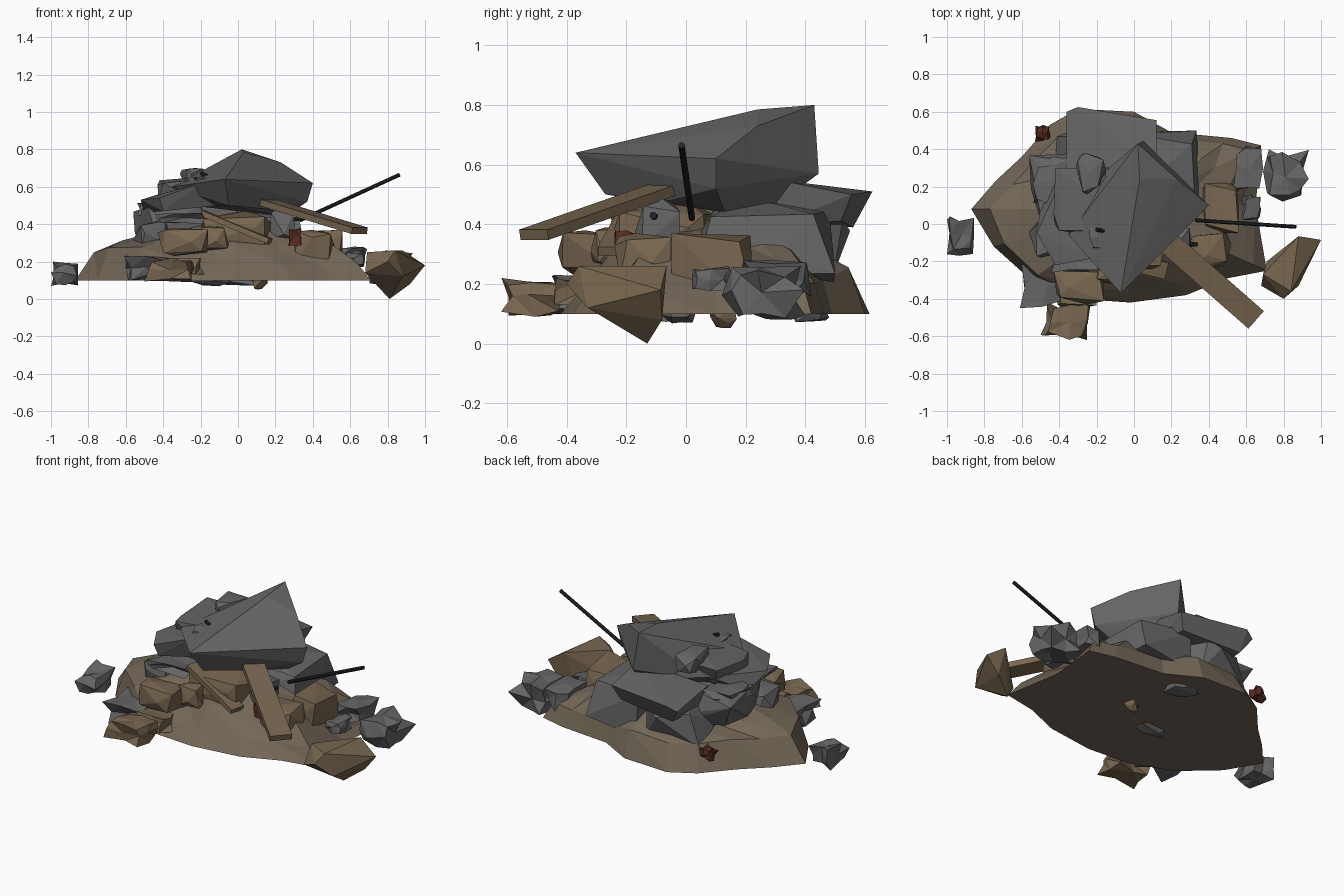
import bpy, bmesh, random
from math import sin, cos
from mathutils import Vector

if "Cube" in bpy.data.objects:
    bpy.data.objects.remove(bpy.data.objects["Cube"])


def material(name, r, g, b):
    m = bpy.data.materials.new(name)
    m.diffuse_color = (r, g, b, 1)
    m.use_nodes = True
    m.node_tree.nodes["Principled BSDF"].inputs["Base Color"].default_value = m.diffuse_color
    return m


GREY = material("concrete", 0.13, 0.13, 0.13)
BROWN = material("clay", 0.19, 0.135, 0.08)
EARTH = material("earth", 0.17, 0.135, 0.095)
RED = material("brick", 0.10, 0.025, 0.015)
STEEL = material("steel", 0.018, 0.018, 0.02)


def finish(bm, name, mat):
    bmesh.ops.recalc_face_normals(bm, faces=bm.faces)
    me = bpy.data.meshes.new(name)
    bm.to_mesh(me)
    bm.free()
    ob = bpy.data.objects.new(name, me)
    me.materials.append(mat)
    bpy.context.collection.objects.link(ob)
    return ob


def fit(pts, lo, hi):
    """Stretch the points so they exactly fill the box lo..hi."""
    for ax in range(3):
        a, b = min(p[ax] for p in pts), max(p[ax] for p in pts)
        for p in pts:
            p[ax] = lo[ax] + (p[ax] - a) / (b - a) * (hi[ax] - lo[ax])


def hull(name, pts, mat):
    bm = bmesh.new()
    for p in pts:
        bm.verts.new(p)
    bmesh.ops.convex_hull(bm, input=bm.verts)
    loose = [v for v in bm.verts if not v.link_faces]
    bmesh.ops.delete(bm, geom=loose, context='VERTS')
    bmesh.ops.dissolve_limit(bm, angle_limit=0.08, verts=bm.verts, edges=bm.edges)
    return finish(bm, name, mat)


def chunk(name, lo, hi, mat, seed, rough=0.45):
    """Angular broken block."""
    rng = random.Random(seed)
    pts = []
    for x in (-1, 1):
        for y in (-1, 1):
            for z in (-1, 1):
                pts.append([c * (1 - rng.random() * rough) for c in (x, y, z)])
    for ax in range(3):
        for s in (-1, 1):
            p = [rng.uniform(-.5, .5) for _ in range(3)]
            p[ax] = s * rng.uniform(.85, 1.1)
            pts.append(p)
    fit(pts, lo, hi)
    return hull(name, pts, mat)


def jagged(name, lo, hi, mat, seed):
    """Spiky, dented fragment: cube cut once, dented at random."""
    rng = random.Random(seed)
    bm = bmesh.new()
    bmesh.ops.create_cube(bm, size=2)
    bmesh.ops.subdivide_edges(bm, edges=bm.edges, cuts=1, use_grid_fill=True)
    for v in bm.verts:
        v.co *= rng.uniform(.72, 1.15)
        v.co += Vector([rng.uniform(-.2, .2) for _ in range(3)])
    fit([v.co for v in bm.verts], lo, hi)
    bmesh.ops.triangulate(bm, faces=bm.faces)
    return finish(bm, name, mat)


def beam(name, a, b, w, h, mat, sides=4):
    """Straight bar from a to b: flat plank (4 sides) or round rod."""
    a, b = Vector(a), Vector(b)
    d = (b - a).normalized()
    side = d.cross(Vector((0, 0, 1))).normalized()
    up = side.cross(d)
    pts = []
    for e in (a, b):
        for i in range(sides):
            t = 6.28319 * (i + .5) / sides
            k = 1.4142 if sides == 4 else 1
            pts.append(e + side * cos(t) * w / 2 * k + up * sin(t) * h / 2 * k)
    return hull(name, pts, mat)


# Earth mound: shrinking rings of one outline
outline = [(-.87, .08), (-.74, .23), (-.6, .36), (-.45, .53), (-.3, .615), (0, .6), (.2, .49),
           (.52, .46), (.68, .42), (.65, .1), (.71, -.25), (.5, -.29), (.28, -.38),
           (-.02, -.42), (-.3, -.4), (-.55, -.3), (-.75, -.12)]
cx, cy, n = -.03, .08, len(outline)
rng = random.Random(4)
bm = bmesh.new()
rings = []
for s, z in ((1, .1), (.9, .2), (.68, .30), (.38, .38)):
    ring = []
    for x, y in outline:
        j = 0 if s == 1 else rng.uniform(-.035, .035)
        lift = 0 if s != .9 else (.06 if x < -.4 or y > .5 else -.01)
        ring.append(bm.verts.new((cx + (x - cx) * (s + j), cy + (y - cy) * (s + j),
                                  z + lift + j * .6)))
    rings.append(ring)
for r0, r1 in zip(rings, rings[1:]):
    for i in range(n):
        k = (i + 1) % n
        bm.faces.new((r0[i], r0[k], r1[k]))
        bm.faces.new((r0[i], r1[k], r1[i]))
peak = bm.verts.new((cx, cy, .42))
for i in range(n):
    bm.faces.new((rings[-1][i], rings[-1][(i + 1) % n], peak))
bm.faces.new(rings[0][::-1])
finish(bm, "earth_mound", EARTH)

# Great tilted slab on top
hull("top_slab", [(.02, .43, .80), (.03, .24, .785), (.23, .24, .73), (.40, .10, .62),
                  (-.07, -.37, .64), (-.35, -.06, .60), (-.15, .2, .71), (.05, .445, .57),
                  (.37, .10, .52), (.25, .13, .44), (-.05, -.27, .50), (.17, -.06, .48),
                  (-.25, .2, .5), (.1, .31, .47)], GREY)
# Flat slab sticking out at the back
hull("back_slab", [(-.36, .60, .48), (-.30, .625, .51), (.12, .555, .50), (.12, .3, .55),
                   (-.36, .3, .53), (-.3, .56, .39), (.08, .52, .41), (.1, .3, .40),
                   (-.33, .3, .40)], GREY)
# Sloping slab on the left of the heap
hull("left_slab", [(-.52, -.05, .53), (-.42, -.22, .54), (-.36, .3, .58), (-.2, -.18, .62),
                   (-.12, .25, .66), (-.5, .1, .46), (-.4, -.2, .47), (-.1, -.1, .5),
                   (-.1, .3, .5)], GREY)

# Concrete blocks of the heap
for i, (lo, hi) in enumerate([
        ((-.56, -.08, .28), (-.15, .38, .53)),
        ((-.43, -.05, .50), (-.1, .30, .65)),
        ((-.31, .16, .58), (-.15, .38, .70)),
        ((-.05, .03, .19), (.37, .50, .49)),
        ((-.42, .2, .2), (.02, .55, .45)),
        ((.17, -.18, .28), (.31, -.02, .50)),
        ((-.56, -.18, .28), (-.36, .02, .42))]):
    chunk(f"concrete_block_{i + 1}", lo, hi, GREY, 20 + i, .5)

# Thin concrete shards
for i, (lo, hi) in enumerate([
        ((-.45, -.26, .40), (-.18, -.04, .46)),
        ((-.24, -.14, .57), (-.05, .02, .655)),
        ((-.54, .1, .44), (-.34, .36, .52))]):
    jagged(f"concrete_shard_{i + 1}", lo, hi, GREY, 40 + i)

# Clay blocks in the heap
for i, (lo, hi) in enumerate([
        ((-.20, -.24, .27), (.20, .10, .47)),
        ((.28, -.24, .18), (.52, -.05, .37)),
        ((.36, -.05, .18), (.56, .22, .37)),
        ((-.43, -.43, .23), (-.16, -.25, .38)),
        ((-.2, -.32, .26), (-.05, -.2, .39))]):
    chunk(f"clay_block_{i + 1}", lo, hi, BROWN, 50 + i, .4)

# Loose debris round the foot
hull("loose_clay_right", [(1.0, -.085, .18), (.88, -.065, .26), (.69, -.27, .25), (.68, -.33, .14),
                          (.80, -.40, .20), (.88, -.33, .12), (.71, -.2, .12), (.92, -.08, .08),
                          (.81, -.13, 0), (.84, -.36, .26)], BROWN)
for i, (lo, hi, mat) in enumerate([
        ((.69, .12, .08), (.935, .40, .26), GREY),
        ((.53, .18, .16), (.69, .42, .28), GREY),
        ((.57, .02, .17), (.68, .16, .26), GREY),
        ((-1, -.17, .07), (-.855, .04, .20), GREY),
        ((-.61, -.45, .10), (-.36, -.20, .23), GREY),
        ((-.42, -.45, .12), (-.17, -.25, .22), BROWN),
        ((-.50, -.62, .09), (-.23, -.41, .22), BROWN)]):
    jagged(f"loose_debris_{i + 1}", lo, hi, mat, 80 + i)

# Shards poking out under the mound
for i, (lo, hi, mat) in enumerate([
        ((-.25, -.08, .068), (-.04, .02, .14), GREY),
        ((-.1, .36, .072), (.1, .48, .14), GREY),
        ((.08, .08, .052), (.16, .17, .14), BROWN)]):
    chunk(f"buried_shard_{i + 1}", lo, hi, mat, 100 + i, .8)

# Planks
beam("long_plank", (.16, -.08, .515), (.65, -.51, .365), .125, .035, BROWN)
beam("short_plank", (-.19, -.17, .46), (.17, -.25, .31), .09, .03, BROWN)

# Steel rods
beam("long_rod", (.33, .02, .42), (.865, -.015, .665), .022, .022, STEEL, 8)
beam("short_rod", (-.20, -.03, .675), (-.09, -.05, .62), .022, .022, STEEL, 8)
beam("side_rod", (.2, -.1, .42), (.34, -.11, .43), .025, .025, STEEL, 8)

# Brick scraps
jagged("brick_scrap_front", (.27, -.24, .28), (.34, -.16, .38), RED, 7)
jagged("brick_scrap_back", (-.53, .44, .18), (-.45, .53, .26), RED, 8)
